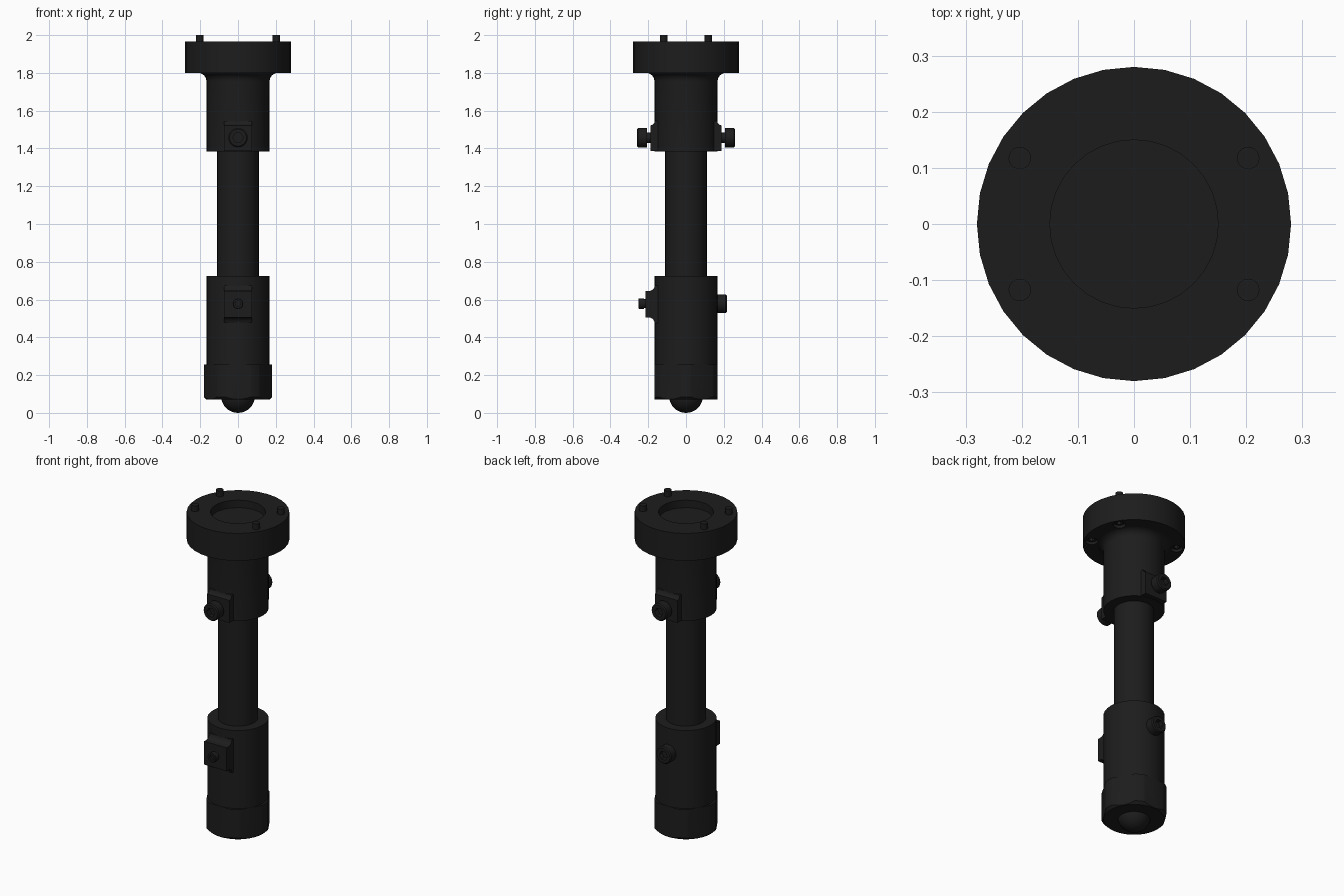
import bpy, bmesh, math
from mathutils import Matrix, Vector

if "Cube" in bpy.data.objects:
    bpy.data.objects.remove(bpy.data.objects["Cube"])

mat = bpy.data.materials.new("black_metal")
mat.diffuse_color = (0.012, 0.012, 0.012, 1)
mat.use_nodes = True
mat.node_tree.nodes["Principled BSDF"].inputs["Base Color"].default_value = mat.diffuse_color


def make(name, bm):
    bmesh.ops.remove_doubles(bm, verts=bm.verts, dist=1e-5)
    bmesh.ops.recalc_face_normals(bm, faces=bm.faces)
    me = bpy.data.meshes.new(name)
    bm.to_mesh(me)
    bm.free()
    ob = bpy.data.objects.new(name, me)
    bpy.context.collection.objects.link(ob)
    me.materials.append(mat)
    return ob


def lathe(name, profile, n=32):
    """Revolve (radius, z) points about z; end points lie on the axis."""
    bm = bmesh.new()
    vs = [bm.verts.new((r, 0, z)) for r, z in profile]
    es = [bm.edges.new(p) for p in zip(vs, vs[1:])]
    bmesh.ops.spin(bm, geom=vs + es, cent=(0, 0, 0), axis=(0, 0, 1),
                   angle=2 * math.pi, steps=n, use_merge=True)
    return make(name, bm)


def cyl(name, r, z0, z1, n=32):
    return lathe(name, [(0, z0), (r, z0), (r, z1), (0, z1)], n)


def boolean(ob, tool, op):
    m = ob.modifiers.new("cut", 'BOOLEAN')
    m.operation, m.object, m.solver = op, tool, 'EXACT'
    bpy.context.view_layer.objects.active = ob
    bpy.ops.object.modifier_apply(modifier=m.name)
    bpy.data.objects.remove(tool)


def screw(name, loc, axis, head_r, head_h, shaft_r, shaft_l):
    """Socket-head screw: outer head face at loc, facing along axis."""
    c = 0.12 * head_r
    ob = lathe(name, [(0, -head_h - shaft_l), (shaft_r, -head_h - shaft_l),
                      (shaft_r, -head_h), (head_r, -head_h), (head_r, -c),
                      (head_r - c, 0), (0, 0)], 24)
    boolean(ob, cyl("socket", head_r * 0.55, -head_h * 0.55, 0.02, 6), 'DIFFERENCE')
    rot = Vector((0, 0, 1)).rotation_difference(Vector(axis)).to_matrix().to_4x4()
    ob.data.transform(Matrix.Translation(loc) @ rot)
    return ob


def boss(name, half_width, profile, side):
    """Screw pad: (y, z) outline extruded across x."""
    bm = bmesh.new()
    f = bm.faces.new([bm.verts.new((-half_width, side * y, z)) for y, z in profile])
    ext = bmesh.ops.extrude_face_region(bm, geom=[f])["geom"]
    bmesh.ops.translate(bm, vec=(2 * half_width, 0, 0),
                        verts=[v for v in ext if isinstance(v, bmesh.types.BMVert)])
    return make(name, bm)


# Flanged collar with recess in the top and a filleted neck
fillet = [(0.212 - 0.045 * math.sin(a), 1.755 + 0.045 * math.cos(a))
          for a in (math.pi / 2 * i / 6 for i in range(6, -1, -1))]
flange = lathe("flange_collar", [(0, 1.385), (0.167, 1.385)] + fillet +
               [(0.28, 1.80), (0.28, 1.965), (0.15, 1.965), (0.15, 1.92), (0, 1.92)])

# Flange screws, heads sunk into counterbores below, tips showing on top
for sx in (-1, 1):
    for sy in (-1, 1):
        x, y = sx * 0.2035, sy * 0.1175
        bore = cyl("bore", 0.034, 1.7, 1.875, 24)
        bore.data.transform(Matrix.Translation((x, y, 0)))
        boolean(flange, bore, 'DIFFERENCE')
        screw("flange_screw", (x, y, 1.812), (0, 0, -1), 0.031, 0.065, 0.02, 0.123)

# Shaft, lower sleeve and ball tip
cyl("shaft", 0.11, 0.3, 1.5)
cyl("lower_sleeve", 0.167, 0.2, 0.725)
ball = [(0.09 * math.sin(math.pi * i / 16), 0.09 - 0.09 * math.cos(math.pi * i / 16))
        for i in range(17)]
ball[0], ball[-1] = (0, 0), (0, 0.18)
lathe("ball_tip", ball)

# Hex nut with rounded, chamfered corners
nut = cyl("hex_nut", 0.168 / math.cos(math.pi / 6), 0.07, 0.255, 6)
boolean(nut, lathe("nut_round", [(0, 0.06), (0.156, 0.06), (0.181, 0.085),
                                 (0.181, 0.3), (0, 0.3)], 48), 'INTERSECT')

# Upper pads and clamp screws, front and back
for side, label in ((-1, "front"), (1, "back")):
    boss("upper_pad_" + label, 0.075,
         [(0.12, 1.387), (0.187, 1.387), (0.187, 1.522), (0.176, 1.526),
          (0.169, 1.533), (0.165, 1.545), (0.12, 1.545)], side)
    screw("upper_screw_" + label, (0, side * 0.26, 1.457), (0, side, 0),
          0.051, 0.053, 0.027, 0.07)

# Lower pad with set screw in front, clamp screw behind
boss("lower_pad", 0.075,
     [(0.12, 0.475), (0.165, 0.475), (0.169, 0.488), (0.178, 0.499), (0.19, 0.505),
      (0.215, 0.505), (0.215, 0.645), (0.19, 0.645), (0.178, 0.651), (0.169, 0.661),
      (0.165, 0.675), (0.12, 0.675)], -1)
screw("lower_set_screw", (0, -0.252, 0.578), (0, -1, 0), 0.028, 0.03, 0.024, 0.06)
screw("lower_screw_back", (0, 0.216, 0.578), (0, 1, 0), 0.05, 0.05, 0.027, 0.05)

# Smooth shading with crisp edges
bpy.ops.object.select_all(action='DESELECT')
for ob in bpy.context.scene.objects:
    ob.select_set(True)
    bpy.context.view_layer.objects.active = ob
bpy.ops.object.shade_smooth_by_angle(angle=math.radians(30))
